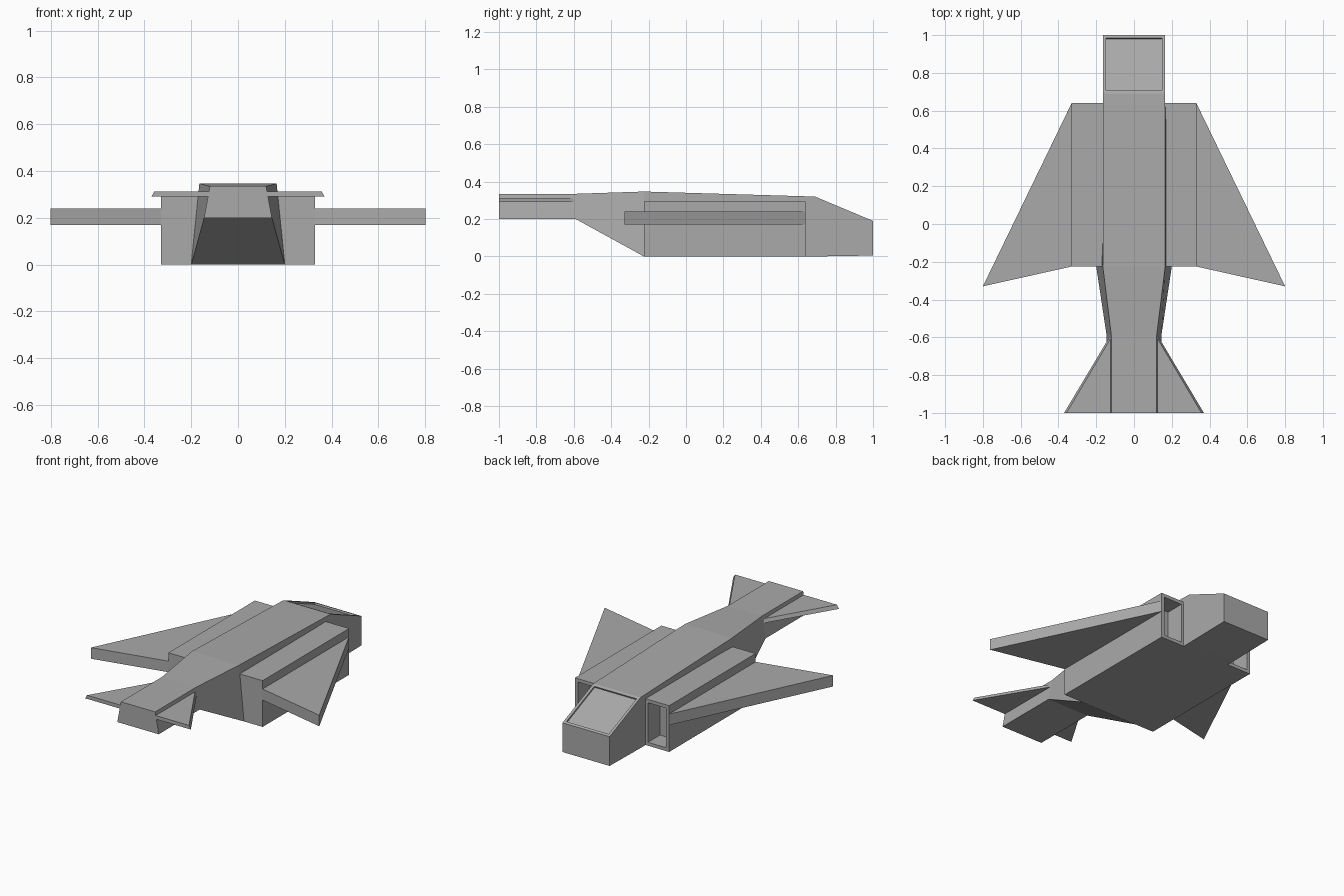
import bpy, bmesh
from mathutils import Vector

cube = bpy.data.objects.get("Cube")
if cube:
    bpy.data.objects.remove(cube, do_unlink=True)

grey = bpy.data.materials.new("hull_grey")
grey.use_nodes = True
colour = (0.4, 0.4, 0.4, 1)
grey.diffuse_color = colour
grey.node_tree.nodes["Principled BSDF"].inputs["Base Color"].default_value = colour


def loft(name, rings, detail=None):
    """Skin a row of equal-sized point rings and cap both ends."""
    bm = bmesh.new()
    loops = [[bm.verts.new(p) for p in ring] for ring in rings]
    n = len(loops[0])
    for a, b in zip(loops, loops[1:]):
        for i in range(n):
            j = (i + 1) % n
            bm.faces.new((a[i], a[j], b[j], b[i]))
    bm.faces.new(loops[0])
    bm.faces.new(loops[-1])
    bmesh.ops.recalc_face_normals(bm, faces=bm.faces)
    bm.normal_update()
    if detail:
        detail(bm)
    mesh = bpy.data.meshes.new(name)
    bm.to_mesh(mesh)
    bm.free()
    mesh.materials.append(grey)
    obj = bpy.data.objects.new(name, mesh)
    bpy.context.collection.objects.link(obj)
    return obj


def recess(bm, direction, border, depth):
    """Sink a framed panel into the face that best matches a direction."""
    d = Vector(direction).normalized()
    face = max(bm.faces, key=lambda f: f.normal.dot(d))
    normal = face.normal.copy()
    bmesh.ops.inset_individual(bm, faces=[face], thickness=border)
    pushed = bmesh.ops.extrude_discrete_faces(bm, faces=[face])["faces"]
    bmesh.ops.translate(bm, verts=pushed[0].verts, vec=normal * -depth)


# Fuselage: y, bottom half width, bottom z, top half width, top z
stations = [
    (-1.0, 0.145, 0.20, 0.12, 0.335),
    (-0.59, 0.145, 0.20, 0.12, 0.335),
    (-0.225, 0.20, 0.0, 0.165, 0.347),
    (0.63, 0.165, 0.0, 0.165, 0.322),
    (0.69, 0.165, 0.0, 0.165, 0.32),
    (1.0, 0.165, 0.005, 0.165, 0.19),
]
loft("fuselage",
     [[(-wb, y, zb), (wb, y, zb), (wt, y, zt), (-wt, y, zt)]
      for y, wb, zb, wt, zt in stations],
     lambda bm: recess(bm, (0, 0.4, 0.9), 0.024, 0.01))


def plate(name, low_outline, low, high, high_outline=None):
    return loft(name, [[(x, y, low) for x, y in low_outline],
                       [(x, y, high) for x, y in high_outline or low_outline]])


for side, s in (("left", 1), ("right", -1)):
    # Engine pod with a hollow intake facing the nose
    loft(side + "_engine_pod",
         [[(s * x, y, z) for x, z in
           ((0.16, 0), (0.33, 0), (0.33, 0.293), (0.16, 0.293))]
          for y in (-0.225, 0.64)],
         lambda bm: recess(bm, (0, 1, 0), 0.03, 0.12))

    # Swept wing
    plate(side + "_wing",
          [(s * 0.32, 0.64), (s * 0.33, 0.64), (s * 0.8, -0.33),
           (s * 0.33, -0.225), (s * 0.32, -0.225)], 0.17, 0.24)

    # Tail fin with a chamfered outer edge
    plate(side + "_tail_fin",
          [(s * 0.11, -0.59), (s * 0.125, -0.59), (s * 0.37, -1.0), (s * 0.11, -1.0)],
          0.29, 0.313,
          [(s * 0.11, -0.6), (s * 0.12, -0.6), (s * 0.357, -1.0), (s * 0.11, -1.0)])
